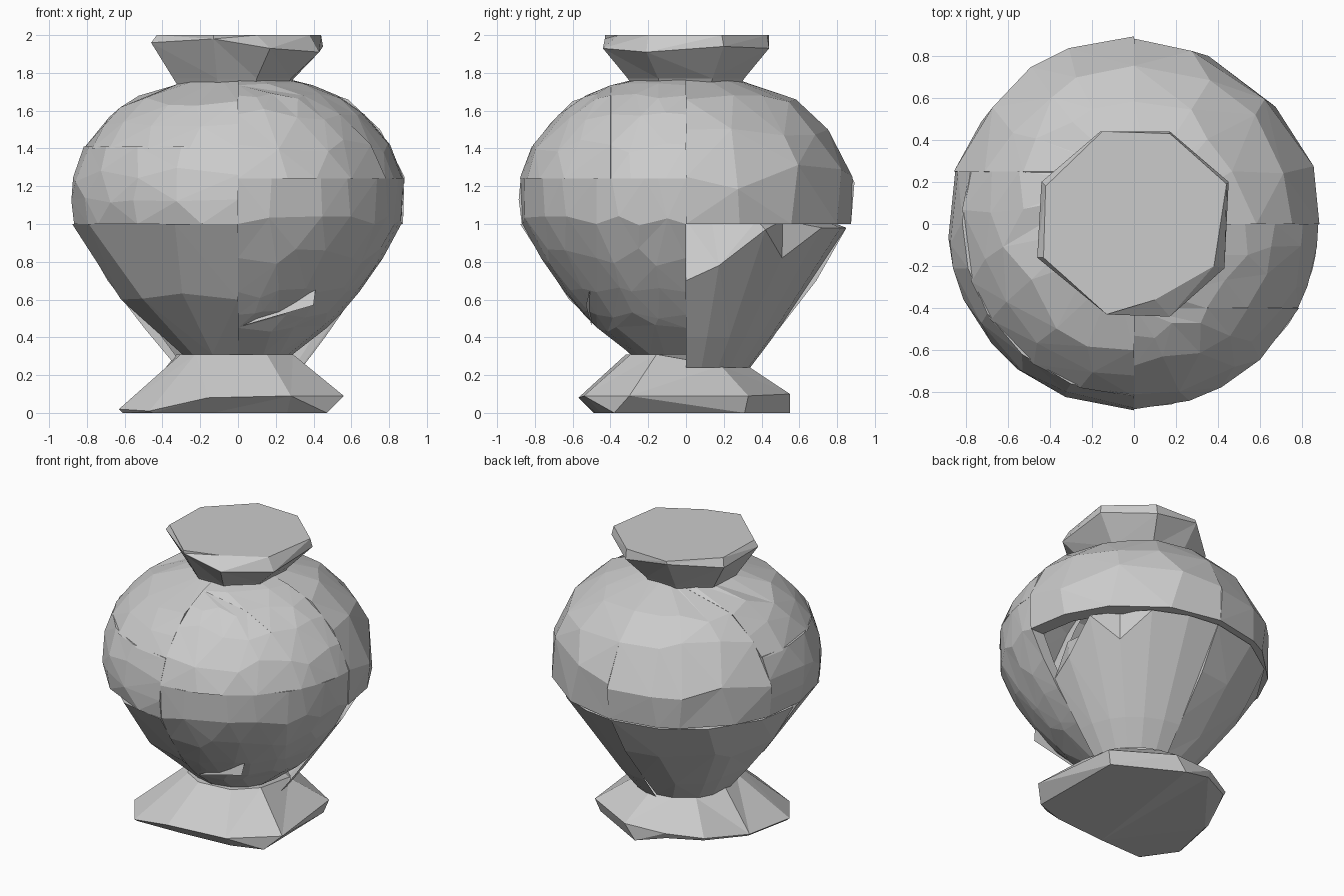
import bpy, bmesh, math, random
from mathutils import Vector

if "Cube" in bpy.data.objects:
    bpy.data.objects.remove(bpy.data.objects["Cube"], do_unlink=True)
random.seed(4)

stone = bpy.data.materials.new("pale_grey")
stone.use_nodes = True
GREY = (0.6, 0.6, 0.6, 1)
stone.diffuse_color = GREY
stone.node_tree.nodes["Principled BSDF"].inputs["Base Color"].default_value = GREY


def make(name, bm, fix=False):
    """Turn a bmesh into a flat-faced object."""
    if fix:
        bmesh.ops.recalc_face_normals(bm, faces=bm.faces)
    bmesh.ops.triangulate(bm, faces=[f for f in bm.faces if len(f.verts) > 3])
    mesh = bpy.data.meshes.new(name)
    bm.to_mesh(mesh)
    bm.free()
    mesh.materials.append(stone)
    ob = bpy.data.objects.new(name, mesh)
    bpy.context.collection.objects.link(ob)


def grid(name, rows):
    """Skin rows of points that run anticlockwise and upward."""
    bm = bmesh.new()
    vs = [[bm.verts.new(p) for p in row] for row in rows]
    for lo, hi in zip(vs, vs[1:]):
        for i in range(len(lo) - 1):
            bm.faces.new((lo[i], lo[i + 1], hi[i + 1], hi[i]))
    make(name, bm)


def loft(name, rings):
    """Closed solid through rings of equal count."""
    bm = bmesh.new()
    vs = [[bm.verts.new(p) for p in ring] for ring in rings]
    n = len(vs[0])
    for lo, hi in zip(vs, vs[1:]):
        for i in range(n):
            bm.faces.new((lo[i], lo[(i + 1) % n], hi[(i + 1) % n], hi[i]))
    bm.faces.new(vs[0][::-1])
    bm.faces.new(vs[-1])
    make(name, bm, True)


# Radius of the round belly at each height
BELLY = [(.31, .29), (.4, .42), (.55, .57), (.75, .73), (1, .865), (1.2, .89),
         (1.4, .82), (1.52, .73), (1.65, .6), (1.75, .36), (1.78, .2)]
# Wider foot end for the back right, straight taper for the back left
WIDE = [(.25, .33), (.4, .46), (.55, .57), (.75, .73), (1, .86)]
TAPER = [(.22, .32), (.27, .37), (.7, .67), (1, .86)]


def radius(profile, z):
    for (z0, r0), (z1, r1) in zip(profile, profile[1:]):
        if z <= z1:
            return r0 + (r1 - r0) * (z - z0) / (z1 - z0)
    return profile[-1][1]


def cut_angle(y, r):
    """Angle above the x axis where a circle meets a straight cut at y."""
    return math.degrees(math.asin(min(1, y / r)))


def side_cut(r):
    return 360 - cut_angle(.4, r)


def low_cut(r):
    return 360 - cut_angle(.475, r)


def rear_cut(r):
    return 180 - cut_angle(.25, r)


def panel(name, start, end, cols, heights, profile=BELLY, size=1.0, jitter=.3):
    """Curved shell panel with uneven facets and a lip folded inward."""
    nrow = len(heights)
    pts = []
    for r, z in enumerate(heights):
        row = []
        for c in range(cols + 1):
            h, wobble = z, 0
            if 0 < c < cols:
                wobble = random.uniform(-jitter, jitter)
                if 0 < r < nrow - 1:
                    gap = min(heights[r + 1] - z, z - heights[r - 1])
                    h += random.uniform(-jitter, jitter) * gap
            rad = radius(profile, h) * size
            a0, a1 = (e(rad) if callable(e) else e for e in (start, end))
            t = math.radians(a0 + (a1 - a0) * (c + wobble) / cols)
            row.append(Vector((rad * math.cos(t), rad * math.sin(t), h)))
        pts.append(row)

    def inward(p):
        return Vector((p.x * .88, p.y * .88, p.z))
    pts = [[inward(row[0])] + row + [inward(row[-1])] for row in pts]
    pts = [[inward(p) for p in pts[0]]] + pts + [[inward(p) for p in pts[-1]]]
    grid(name, pts)


# Upper belly panels, split at uneven seams
panel("upper_back_left", 0, 90, 4, (1, 1.25, 1.5, 1.66, 1.77), size=1.01)
panel("upper_back_right", 90, rear_cut, 4, (1, 1.22, 1.5, 1.66, 1.77), size=1.01)
panel("upper_front_right", rear_cut, 270, 6, (1.4, 1.53, 1.65, 1.77))
panel("middle_front_right", rear_cut, 270, 6, (1, 1.13, 1.26, 1.41), size=1.005)
panel("upper_front_left", 270, side_cut, 4, (1.24, 1.42, 1.58, 1.68, 1.735), size=1.005)
panel("upper_side_left", side_cut, 360, 3, (1.24, 1.42, 1.58, 1.68, 1.735, 1.77))

# Lower belly panels
panel("lower_front_right", 180, 270, 3, (.31, .6, 1), size=1.015)
panel("lower_front_left", 270, low_cut, 4, (.45, .52, .64, .82, 1, 1.24))
panel("lower_side_left", low_cut, 360, 4, (.31, .45, .52, .64, .82, 1, 1.24))
panel("lower_back_right", 90, 180, 4, (.25, .45, .7, .98), WIDE)

# Tapered lower back, with a notch on the left side
notch = [(0, .7), (14, .78), (30, .97), (43, .82), (58, .98), (75, .98), (90, .98)]
rows = []
for level in range(4):
    row = []
    for a, top in notch:
        z = (.24, .4, top, 1.02)[level]
        rad = radius(TAPER, z) if level < 3 else .56 if a < 30 else .75
        t = math.radians(a)
        row.append((rad * math.cos(t), rad * math.sin(t), z))
    rows.append(row)
grid("lower_back_left", rows)

# Small raised sliver on the lower front
sliver = bmesh.new()
sliver.faces.new([sliver.verts.new(p) for p in
                  ((.02, -.5, .46), (.4, -.53, .57), (.41, -.51, .65))])
make("front_sliver", sliver)

# Eight-sided rim with an uneven lip
lip = [(-.46, -.16, 1.96), (-.13, -.43, 1.98), (.17, -.44, 1.93), (.43, -.21, 1.91),
       (.45, .2, 1.94), (.17, .44, 1.93), (-.16, .44, 1.98), (-.44, .2, 1.94)]
brim = [(-.43, -.16), (-.13, -.43), (.1, -.36), (.38, -.2),
        (.44, .19), (.17, .43), (-.15, .44), (-.42, .18)]
loft("rim", [
    [(x * .66 - .02, y * .66, 1.74) for x, y, z in lip],
    [(x * .7 - .02, y * .7, 1.77) for x, y, z in lip],
    lip,
    [(x, y, 2) for x, y in brim]])

# Uneven spreading foot
edge = [(-.47, -.5, .01), (-.16, -.57, .08), (.28, -.54, .09), (.56, -.3, .09),
        (.49, .33, .09), (.1, .55, .1), (-.2, .53, .1), (-.43, .41, .08),
        (-.56, .08, .02), (-.63, -.27, .02)]
sole = [(-.45, -.49, 0), (-.13, -.48, 0), (.26, -.45, 0), (.47, -.38, 0),
        (.46, .31, 0), (.02, .55, 0), (-.2, .51, .06), (-.42, .4, .06),
        (-.54, .07, 0), (-.61, -.27, 0)]
neck = []
for x, y, z in edge:
    d = Vector((x, y)).normalized()
    neck.append((d.x * .33, d.y * .33, .31 if y < .2 else .25))
loft("foot", [sole, edge, neck])
